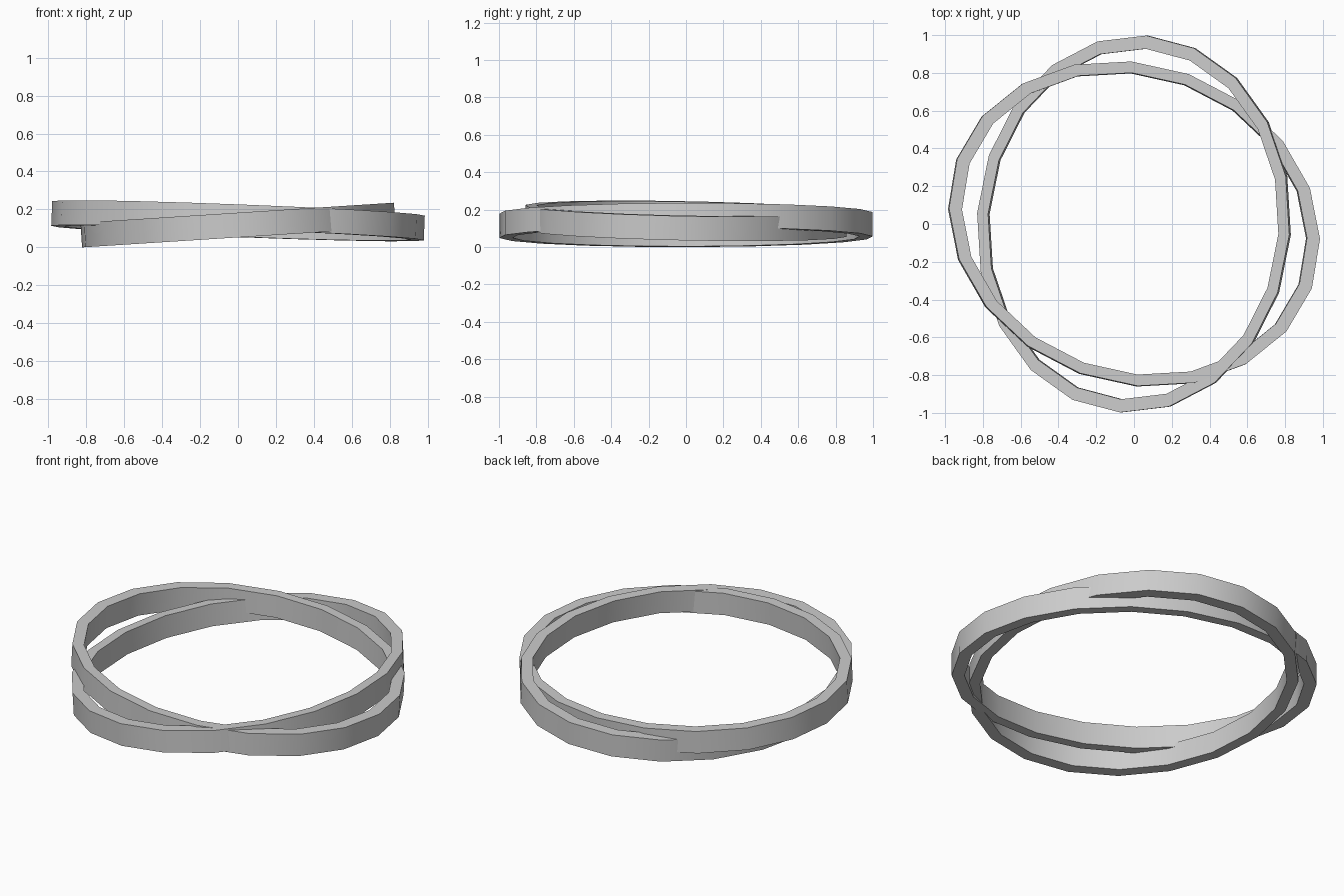
import bpy, bmesh
from math import cos, sin, pi, radians
from mathutils import Vector, Matrix

if "Cube" in bpy.data.objects:
    bpy.data.objects.remove(bpy.data.objects["Cube"])

SIDES = 20


def band(name, major, minor, turn, center_z, slope_x, slope_y, height=0.13, inner=0.93):
    """Elliptical flat-walled ring, turned about z and then tilted to the given slopes."""
    bm = bmesh.new()
    profile = [(1, -height / 2), (1, height / 2), (inner, height / 2), (inner, -height / 2)]
    loops = []
    for i in range(SIDES):
        t = 2 * pi * i / SIDES
        loops.append([bm.verts.new((major * s * cos(t), minor * s * sin(t), z)) for s, z in profile])
    for i in range(SIDES):
        a, b = loops[i], loops[(i + 1) % SIDES]
        for j in range(4):
            k = (j + 1) % 4
            bm.faces.new((a[j], b[j], b[k], a[k]))
    bmesh.ops.recalc_face_normals(bm, faces=bm.faces)
    tilt = Vector((0, 0, 1)).rotation_difference(Vector((-slope_x, -slope_y, 1)))
    bm.transform(Matrix.Translation((0, 0, center_z)) @ tilt.to_matrix().to_4x4()
                 @ Matrix.Rotation(radians(turn), 4, 'Z'))
    mesh = bpy.data.meshes.new(name)
    bm.to_mesh(mesh)
    bm.free()
    obj = bpy.data.objects.new(name, mesh)
    bpy.context.collection.objects.link(obj)
    bpy.ops.object.select_all(action='DESELECT')
    obj.select_set(True)
    bpy.context.view_layer.objects.active = obj
    bpy.ops.object.shade_smooth_by_angle(angle=radians(30))
    return obj


# wide ring, sloping down to the right
band("wide_ring", 1.0, 0.843, -20, 0.14, -0.041, -0.025)
# deep ring, sloping up to the right and interlocking with the first
band("deep_ring", 1.0, 0.83, 86, 0.1175, 0.064, 0.0)
